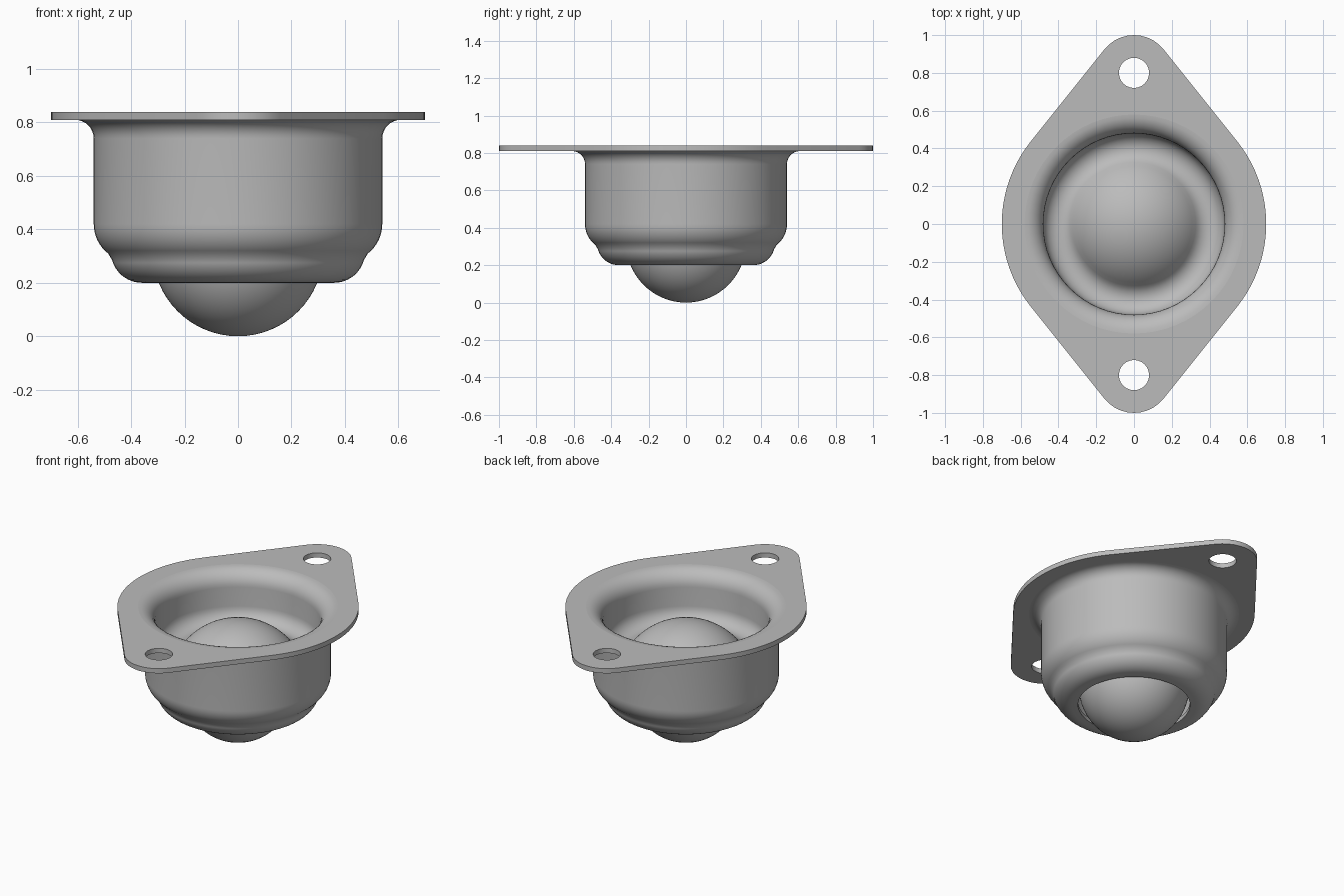
import bpy, bmesh, math

if "Cube" in bpy.data.objects:
    bpy.data.objects.remove(bpy.data.objects["Cube"])

metal = bpy.data.materials.new("grey_steel")
metal.diffuse_color = (0.5, 0.5, 0.5, 1)
metal.use_nodes = True
metal.node_tree.nodes["Principled BSDF"].inputs["Base Color"].default_value = metal.diffuse_color


def arc(cx, cy, r, a0, a1, n):
    """Points along an arc, angles in degrees."""
    return [(cx + r * math.cos(math.radians(a0 + (a1 - a0) * i / n)),
             cy + r * math.sin(math.radians(a0 + (a1 - a0) * i / n))) for i in range(n + 1)]


def finish(ob, angle=35):
    ob.data.materials.clear()
    ob.data.materials.append(metal)
    bpy.ops.object.select_all(action='DESELECT')
    ob.select_set(True)
    bpy.context.view_layer.objects.active = ob
    bpy.ops.object.shade_smooth_by_angle(angle=math.radians(angle))


def lathe(name, profile, steps=64):
    """Revolve an (r, z) profile round the z axis."""
    bm = bmesh.new()
    vs = [bm.verts.new((r, 0, z)) for r, z in profile]
    es = [bm.edges.new(p) for p in zip(vs, vs[1:])]
    bmesh.ops.spin(bm, geom=vs + es, axis=(0, 0, 1), cent=(0, 0, 0),
                   angle=2 * math.pi, steps=steps)
    bmesh.ops.remove_doubles(bm, verts=bm.verts, dist=1e-4)
    bmesh.ops.recalc_face_normals(bm, faces=bm.faces)
    me = bpy.data.meshes.new(name)
    bm.to_mesh(me)
    bm.free()
    ob = bpy.data.objects.new(name, me)
    bpy.context.collection.objects.link(ob)
    finish(ob)
    return ob


# Mounting flange: rounded diamond with a centre opening and two bolt holes
t = math.degrees(math.asin(0.5 / 0.8))
outline = (arc(0, 0, 0.7, -t, t, 20) + arc(0, 0.8, 0.2, t, 180 - t, 10)
           + arc(0, 0, 0.7, 180 - t, 180 + t, 20) + arc(0, -0.8, 0.2, 180 + t, 360 - t, 10))
loops = [outline, arc(0, 0, 0.58, 0, 360, 64)[:-1]]
loops += [arc(0, s * 0.8, 0.08, 0, 360, 24)[:-1] for s in (1, -1)]
cu = bpy.data.curves.new("flange", 'CURVE')
cu.dimensions = '2D'
cu.fill_mode = 'BOTH'
cu.extrude = 0.015
for pts in loops:
    sp = cu.splines.new('POLY')
    sp.points.add(len(pts) - 1)
    for p, (x, y) in zip(sp.points, pts):
        p.co = (x, y, 0, 1)
    sp.use_cyclic_u = True
flange = bpy.data.objects.new("flange", cu)
bpy.context.collection.objects.link(flange)
flange.location.z = 0.825
flange.select_set(True)
bpy.context.view_layer.objects.active = flange
bpy.ops.object.convert(target='MESH')
flange = bpy.context.view_layer.objects.active
bm = bmesh.new()
bm.from_mesh(flange.data)
bmesh.ops.remove_doubles(bm, verts=bm.verts, dist=1e-4)
bmesh.ops.recalc_face_normals(bm, faces=bm.faces)
bm.to_mesh(flange.data)
bm.free()
finish(flange)

# Cup housing: domed interior, ball socket, stepped outer wall
BZ = 0.32                                          # ball centre height
vz = BZ + math.sqrt(0.495 ** 2 - 0.395 ** 2)       # valley fillet centre
va = math.degrees(math.atan2(vz - BZ, 0.395))
profile = (arc(0.61, 0.74, 0.07, 90, 180, 8)       # outer fillet under the flange
           + arc(0.40, 0.42, 0.14, 0, -52, 8)      # lower shoulder
           + [(0.474, 0.29), (0.468, 0.277)]       # small step
           + arc(0.36, 0.315, 0.115, -22, -90, 8)  # bottom rounding
           + [(0.325, 0.20), (0.325, 0.225)]       # ball opening
           + arc(0, BZ, 0.36, -12, 90, 16))        # socket
inside = (arc(0.58, 0.74, 0.10, 90, 180, 8)        # rolled rim
          + arc(0.395, vz, 0.085, 0, -(180 - va), 10)
          + arc(0, BZ, 0.41, va, 90, 12))          # dome over the ball
lathe("housing", profile)
lathe("inner_dome", inside)
# Inner wall faces the axis and the dome faces up
dome = bpy.data.objects["inner_dome"].data
top = max(dome.polygons, key=lambda p: p.center.z - 10 * math.hypot(*p.center[:2]))
if top.normal.z < 0:
    dome.flip_normals()

# Rolling ball
lathe("ball", arc(0, BZ, 0.32, -90, 90, 32))
